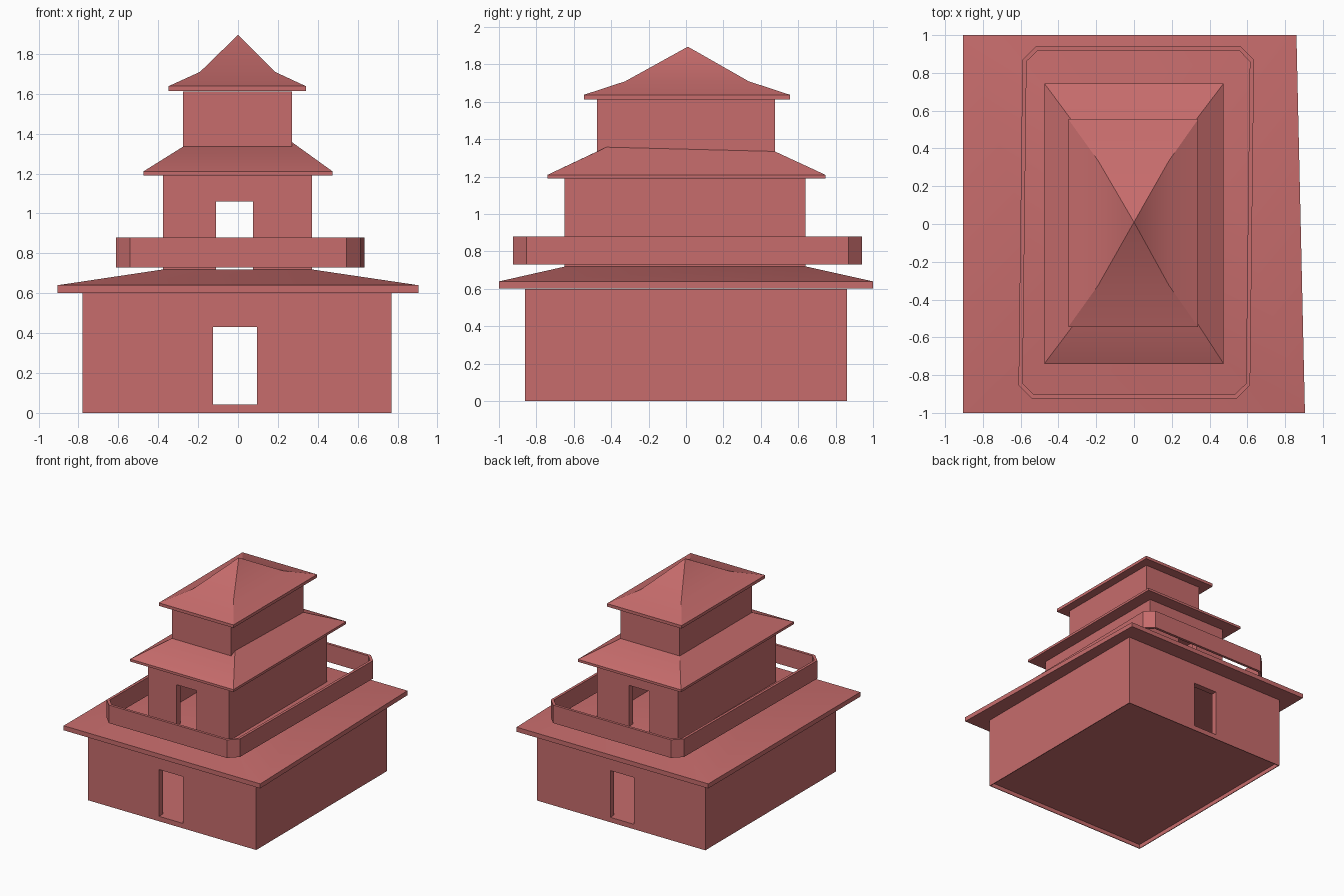
import bpy, bmesh, math

if "Cube" in bpy.data.objects:
    bpy.data.objects.remove(bpy.data.objects["Cube"], do_unlink=True)

clay = bpy.data.materials.new("clay red")
colour = (0.57, 0.15, 0.15, 1)
clay.diffuse_color = colour
clay.use_nodes = True
clay.node_tree.nodes["Principled BSDF"].inputs["Base Color"].default_value = colour


def rect(x0, x1, y0, y1, z, inset=0.0):
    """Level rectangle, starting at the front left in plan."""
    x0, x1, y0, y1 = x0 + inset, x1 - inset, y0 + inset, y1 - inset
    return [(x0, y0, z), (x1, y0, z), (x1, y1, z), (x0, y1, z)]


def loft(name, rings, closed=False):
    """Skin a stack of rings; cap the ends or join them round."""
    bm = bmesh.new()
    loops = [[bm.verts.new(p) for p in ring] for ring in rings]
    pairs = list(zip(loops, loops[1:]))
    if closed:
        pairs.append((loops[-1], loops[0]))
    for a, b in pairs:
        n = max(len(a), len(b))
        for i in range(n):
            j = (i + 1) % n
            if len(b) == 1:
                bm.faces.new((a[i], a[j], b[0]))
            else:
                bm.faces.new((a[i], a[j], b[j], b[i]))
    if not closed:
        for end in (loops[0], loops[-1]):
            if len(end) > 2:
                bm.faces.new(end)
    bmesh.ops.recalc_face_normals(bm, faces=bm.faces)
    mesh = bpy.data.meshes.new(name)
    bm.to_mesh(mesh)
    bm.free()
    mesh.materials.append(clay)
    obj = bpy.data.objects.new(name, mesh)
    bpy.context.collection.objects.link(obj)
    return obj


def activate(obj):
    bpy.ops.object.select_all(action='DESELECT')
    obj.select_set(True)
    bpy.context.view_layer.objects.active = obj


def cut_doors(wall, x0, x1, z0, z1):
    """Cut matching doorways through the front and back walls."""
    cutter = loft("door_cutter", [rect(x0, x1, -1, 1, z) for z in (z0, z1)])
    cutter.hide_render = True
    mod = wall.modifiers.new("doors", 'BOOLEAN')
    mod.operation = 'DIFFERENCE'
    mod.object = cutter
    activate(wall)
    bpy.ops.object.modifier_apply(modifier=mod.name)
    bpy.data.objects.remove(cutter, do_unlink=True)


def smooth(obj):
    activate(obj)
    bpy.ops.object.shade_smooth_by_angle(angle=math.radians(30))


# Ground storey: hollow room over a shallow recess
plan = (-0.78, 0.77, -0.86, 0.86)
lower_walls = loft("lower_walls", [
    rect(*plan, 0.034, 0.006), rect(*plan, 0, 0.006),
    rect(*plan, 0), rect(*plan, 0.6),
    rect(*plan, 0.6, 0.05), rect(*plan, 0.04, 0.05)])
cut_doors(lower_walls, -0.125, 0.095, 0.041, 0.43)

# Wide lower roof, its right edge slightly askew
def lower_eave(z):
    return [(-0.905, -1, z), (0.905, -1, z), (0.86, 1, z), (-0.905, 1, z)]

lower_roof = loft("lower_roof", [
    lower_eave(0.602), lower_eave(0.64), rect(-0.37, 0.365, -0.645, 0.64, 0.72)])

# Middle storey
plan = (-0.375, 0.37, -0.65, 0.64)
middle_walls = loft("middle_walls", [
    rect(*plan, 0.70), rect(*plan, 1.19),
    rect(*plan, 1.19, 0.05), rect(*plan, 0.70, 0.05)], closed=True)
cut_doors(middle_walls, -0.11, 0.075, 0.68, 1.06)

# Balcony parapet with clipped corners, slightly sheared
def parapet_ring(z, inset):
    w, d, c = 0.613 - inset, 0.932 - inset, 0.07 - inset * 0.58
    corners = [(-w + c, -d), (w - c, -d), (w, -d + c), (w, d - c),
               (w - c, d), (-w + c, d), (-w, d - c), (-w, -d + c)]
    return [(x + 0.012 + 0.012 * y, y + 0.008, z) for x, y in corners]

parapet = loft("balcony_parapet", [
    parapet_ring(0.73, 0), parapet_ring(0.88, 0),
    parapet_ring(0.88, 0.022), parapet_ring(0.73, 0.022)], closed=True)

# Middle roof, with one upper corner raised
plan = (-0.475, 0.475, -0.74, 0.745)
crown = rect(-0.275, 0.27, -0.475, 0.475, 1.335)
crown[1] = (0.26, -0.41, 1.365)
middle_roof = loft("middle_roof", [rect(*plan, 1.19), rect(*plan, 1.21), crown])

# Top storey and its bell-shaped roof
plan = (-0.275, 0.27, -0.475, 0.475)
upper_walls = loft("upper_walls", [rect(*plan, 1.30), rect(*plan, 1.612)])
plan = (-0.348, 0.34, -0.545, 0.555)
upper_roof = loft("upper_roof", [
    rect(*plan, 1.613), rect(*plan, 1.638),
    rect(-0.19, 0.185, -0.325, 0.335, 1.71), [(0, 0.01, 1.895)]])

for roof in (lower_roof, middle_roof, upper_roof):
    smooth(roof)
